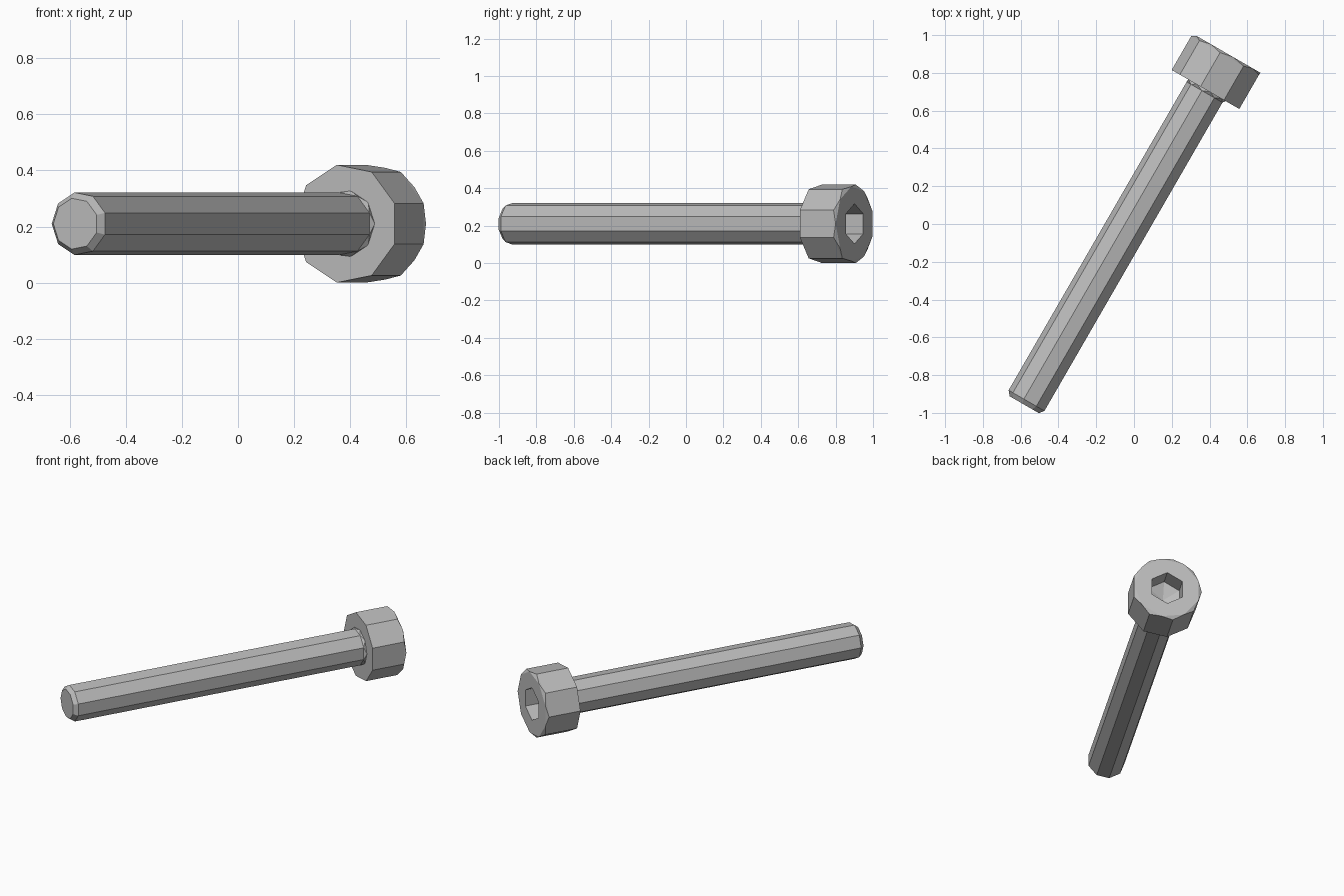
import bpy, bmesh, math
from mathutils import Matrix, Vector

cube = bpy.data.objects.get("Cube")
if cube:
    bpy.data.objects.remove(cube, do_unlink=True)

# One steel colour
steel = bpy.data.materials.new("grey steel")
steel.use_nodes = True
colour = (0.5, 0.5, 0.5, 1)
steel.diffuse_color = colour
steel.node_tree.nodes["Principled BSDF"].inputs["Base Color"].default_value = colour

# The bolt lies flat, its axis turned 30 degrees from y
axis = Vector((0.5, math.sqrt(0.75), 0))
side = Vector((axis.y, -axis.x, 0))
frame = Matrix((side, Vector((0, 0, -1)), axis)).transposed().to_4x4()
frame.translation = (0.384, 0.709, 0.21)

SIDES = 9
HALF = 180 / SIDES


def ring(bm, t, radius, start, sides=SIDES):
    angles = [math.radians(start + 360 * i / sides) for i in range(sides)]
    return [bm.verts.new((radius * math.cos(a), radius * math.sin(a), t)) for a in angles]


def pairs(loop):
    return zip(loop, loop[1:] + loop[:1])


def straight(bm, low, high):
    for (a, b), (c, d) in zip(pairs(low), pairs(high)):
        bm.faces.new((a, b, d, c))


def staggered(bm, first, second):
    """Join rings where second is turned half a step back from first."""
    for (a, b), (c, d) in zip(pairs(first), pairs(second)):
        bm.faces.new((a, d, c))
        bm.faces.new((a, b, d))


def finish(name, bm):
    bmesh.ops.recalc_face_normals(bm, faces=bm.faces[:])
    mesh = bpy.data.meshes.new(name)
    bm.to_mesh(mesh)
    bm.free()
    mesh.materials.append(steel)
    obj = bpy.data.objects.new(name, mesh)
    obj.matrix_world = frame
    bpy.context.collection.objects.link(obj)


# Head with chamfered rim and hexagonal socket
bm = bmesh.new()
under = ring(bm, 0, 0.213, HALF)
shoulder = ring(bm, 0.208, 0.213, HALF)
rim = ring(bm, 0.222, 0.202, 0)
bm.faces.new(under)
straight(bm, under, shoulder)
staggered(bm, shoulder, rim)
mouth = ring(bm, 0.222, 0.107, 30, 6)
floor = ring(bm, 0.11, 0.107, 30, 6)
straight(bm, floor, mouth)
tip = bm.verts.new((0, 0, 0.07))
for a, b in pairs(floor):
    bm.faces.new((a, b, tip))
# Flat annulus between the rim and the socket mouth
edges = [bm.edges.get(p) for loop in (rim, mouth) for p in pairs(loop)]
flat = bmesh.ops.triangle_fill(bm, use_beauty=True, edges=edges)
finish("head", bm)

# Shank with a small flare under the head and a chamfered end
bm = bmesh.new()
end = ring(bm, -1.925, 0.092, HALF)
chamfer = ring(bm, -1.9, 0.113, HALF)
neck = ring(bm, -0.015, 0.113, HALF)
flare = ring(bm, 0.002, 0.119, 0)
bm.faces.new(end)
straight(bm, end, chamfer)
straight(bm, chamfer, neck)
staggered(bm, neck, flare)
bm.faces.new(flare)
finish("shank", bm)
